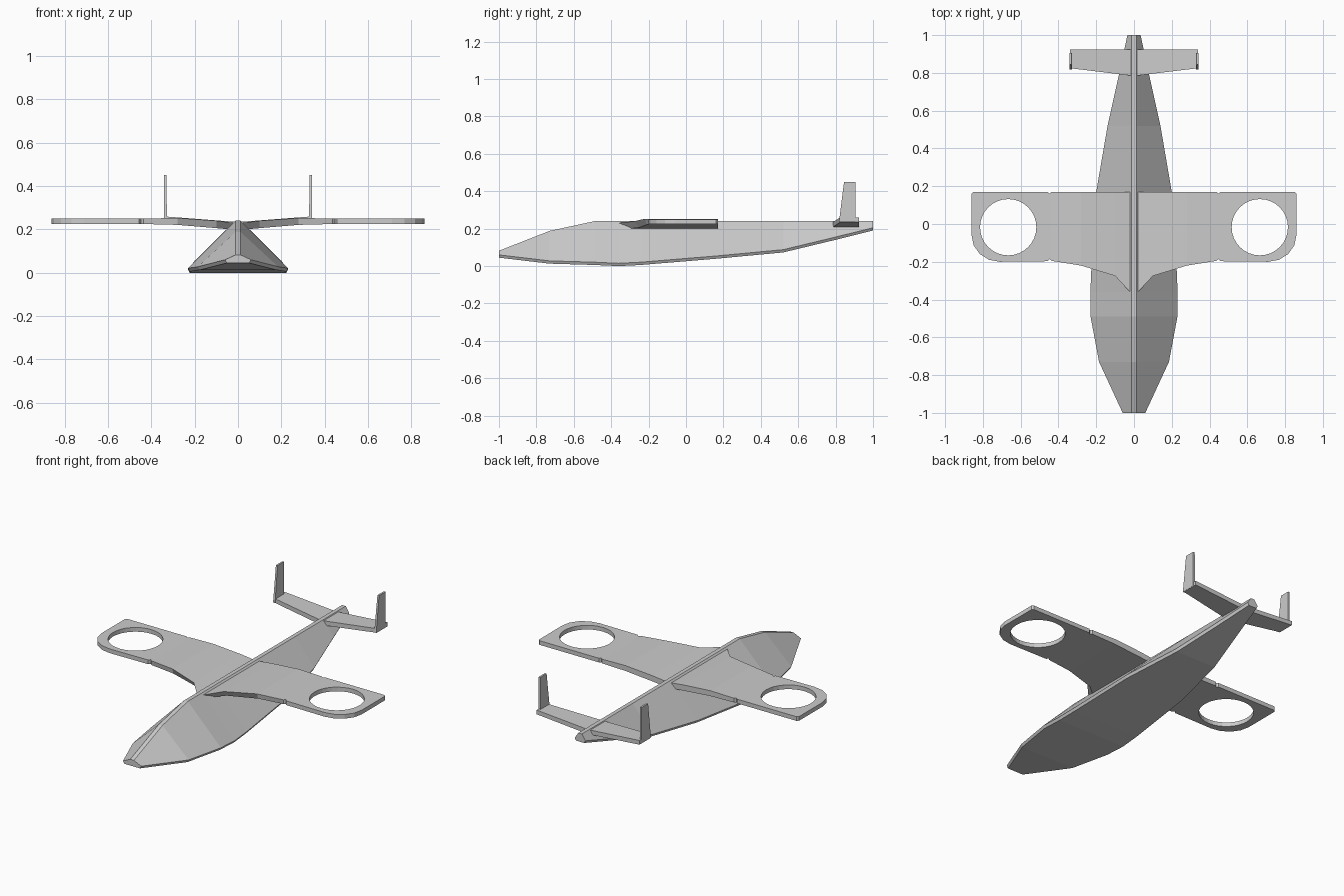
import bpy, bmesh
from math import cos, sin, pi

if "Cube" in bpy.data.objects:
    bpy.data.objects.remove(bpy.data.objects["Cube"])


def loft(name, rings, mirror=False):
    """Skin equal-sized point rings and cap both ends."""
    bm = bmesh.new()
    vs = [[bm.verts.new(p) for p in r] for r in rings]
    n = len(rings[0])
    for a, b in zip(vs, vs[1:]):
        for i in range(n):
            j = (i + 1) % n
            bm.faces.new((a[i], a[j], b[j], b[i]))
    bm.faces.new(vs[0])
    bm.faces.new(vs[-1])
    bmesh.ops.recalc_face_normals(bm, faces=bm.faces)
    me = bpy.data.meshes.new(name)
    bm.to_mesh(me)
    bm.free()
    ob = bpy.data.objects.new(name, me)
    bpy.context.collection.objects.link(ob)
    if mirror:
        add_mirror(ob)
    return ob


def add_mirror(ob):
    ob.modifiers.new("mirror", "MIRROR").use_axis[0] = True


def panel_ring(x, lead, trail, bot, top, rake=0.0):
    return [(x, lead, top), (x, trail, top), (x, trail, bot), (x, lead + rake, bot)]


# Fuselage: y, half width, bottom z, top z
stations = [(-1, .06, .045, .082), (-.73, .185, .013, .188), (-.49, .23, .006, .24),
            (-.36, .231, .0, .24), (-.24, .226, .006, .24), (.17, .20, .04, .24),
            (.52, .14, .073, .24), (.79, .08, .138, .24), (1, .035, .19, .24)]
rings = []
for y, w, b, t in stations:
    e, s = b + .015, .012
    rings.append([(-w + .008, y, b), (w - .008, y, b), (w, y, e),
                  (s, y, t), (-s, y, t), (-w, y, e)])
loft("fuselage", rings)

# Inner wings, drooping to the root
loft("inner_wing", [panel_ring(.016, -.365, .17, .198, .23, .045),
                    panel_ring(.10, -.275, .17, .206, .24, .025),
                    panel_ring(.28, -.22, .17, .221, .253, .01),
                    panel_ring(.436, -.195, .17, .225, .25),
                    panel_ring(.447, -.185, .16, .225, .25)], True)

# Outer wing panels with rounded front corner and fan opening
outline = [(.447, .16), (.456, .17), (.85, .17), (.86, .16)]
for i in range(5):
    a = i * pi / 8
    outline.append((.71 + .15 * cos(a), -.06 - .14 * sin(a)))
outline += [(.456, -.197), (.447, -.185)]
outer = loft("outer_wing", [[(x, y, z) for x, y in outline] for z in (.225, .25)])

circle = [(.666 + .149 * cos(i * pi / 16), -.017 + .149 * sin(i * pi / 16)) for i in range(32)]
cutter = loft("fan_cutter", [[(x, y, z) for x, y in circle] for z in (.1, .4)])
cutter.hide_render = True
cutter.hide_viewport = True
cut = outer.modifiers.new("fan_opening", "BOOLEAN")
cut.operation = "DIFFERENCE"
cut.solver = "EXACT"
cut.object = cutter
add_mirror(outer)

# Tailplane with upright tip fins
loft("tailplane", [panel_ring(.012, .785, .925, .208, .235),
                   panel_ring(.34, .825, .925, .235, .26)], True)
loft("tail_fin", [[(.328, .818, .237), (.341, .818, .237), (.341, .905, .237), (.328, .905, .237)],
                  [(.33, .845, .45), (.341, .845, .45), (.341, .905, .45), (.33, .905, .45)]], True)
